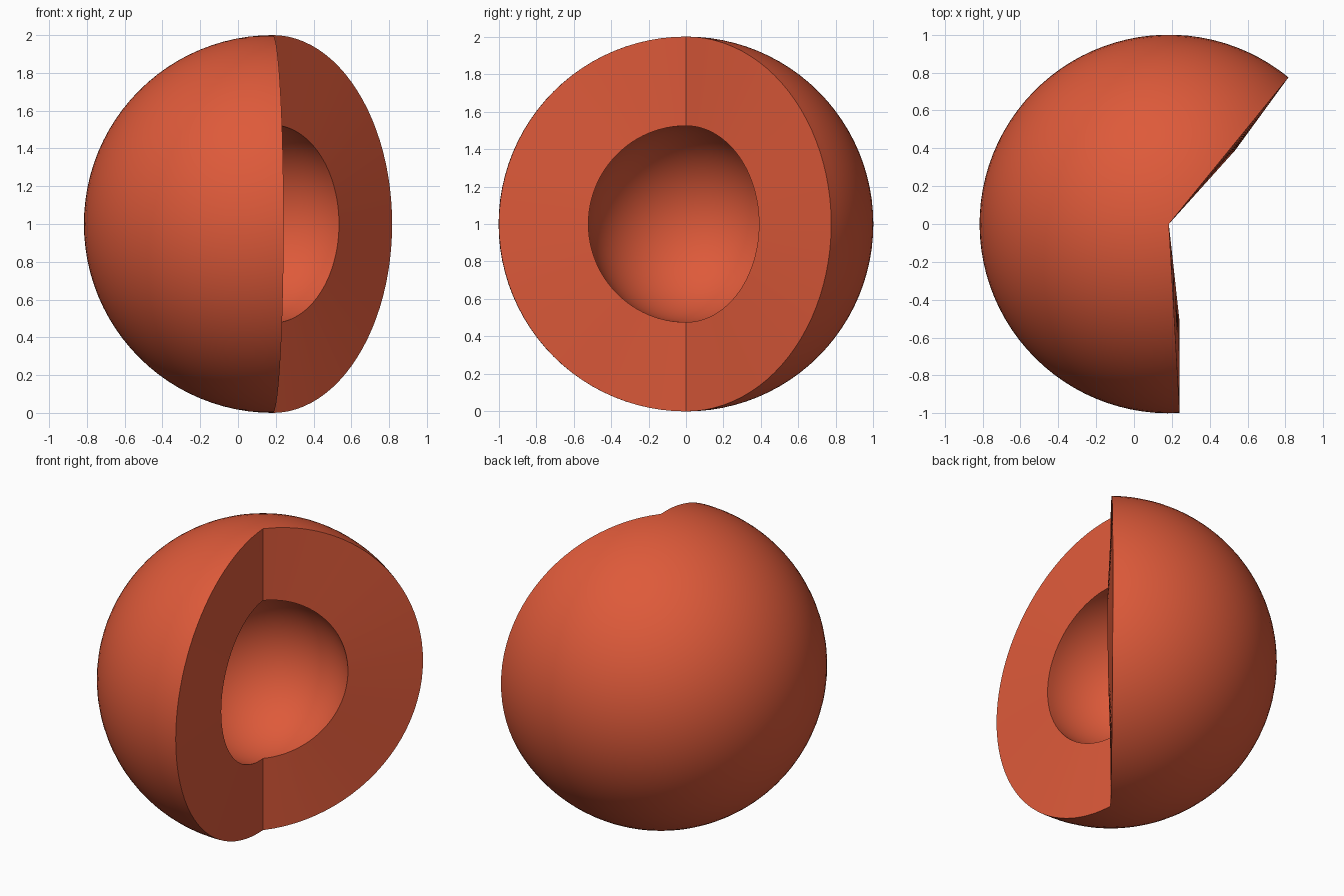
import bpy, bmesh, math

cube = bpy.data.objects.get("Cube")
if cube:
    bpy.data.objects.remove(cube, do_unlink=True)

CENTER_X, CENTER_Z = 0.184, 1.0
RINGS, STEPS = 48, 60

# Single terracotta colour
clay = bpy.data.materials.new("terracotta_red")
clay.use_nodes = True
colour = (0.73, 0.102, 0.042, 1.0)
clay.diffuse_color = colour
clay.node_tree.nodes["Principled BSDF"].inputs["Base Color"].default_value = colour


def partial_sphere(bm, radius, start, end):
    """Rows of vertices, one pole-to-pole arc per row, swept about the z axis."""
    rows = []
    for i in range(STEPS + 1):
        a = math.radians(start + (end - start) * i / STEPS)
        row = []
        for j in range(RINGS + 1):
            t = math.pi * j / RINGS
            row.append(bm.verts.new((CENTER_X + radius * math.sin(t) * math.cos(a),
                                     radius * math.sin(t) * math.sin(a),
                                     CENTER_Z + radius * math.cos(t))))
        rows.append(row)
    return rows


def join(bm, row_a, row_b):
    for j in range(RINGS):
        bm.faces.new((row_a[j], row_a[j + 1], row_b[j + 1], row_b[j]))


bm = bmesh.new()
# Outer skin and hollow core, which reaches slightly further round at the back
outer = partial_sphere(bm, 1.0, 50.8, 273.3)
inner = partial_sphere(bm, 0.524, 48.0, 276.3)
for i in range(STEPS):
    join(bm, outer[i], outer[i + 1])
    join(bm, inner[i + 1], inner[i])
# Cut walls between the skin and the core
join(bm, inner[0], outer[0])
join(bm, outer[-1], inner[-1])
# Close the poles and the shared edge on the axis
bmesh.ops.remove_doubles(bm, verts=bm.verts, dist=0.0005)
bmesh.ops.recalc_face_normals(bm, faces=bm.faces)

mesh = bpy.data.meshes.new("cutaway_shell")
bm.to_mesh(mesh)
bm.free()
mesh.materials.append(clay)
shell = bpy.data.objects.new("cutaway_shell", mesh)
bpy.context.collection.objects.link(shell)

# Smooth spheres with crisp rims
bpy.ops.object.select_all(action='DESELECT')
shell.select_set(True)
bpy.context.view_layer.objects.active = shell
bpy.ops.object.shade_smooth_by_angle(angle=math.radians(30))
